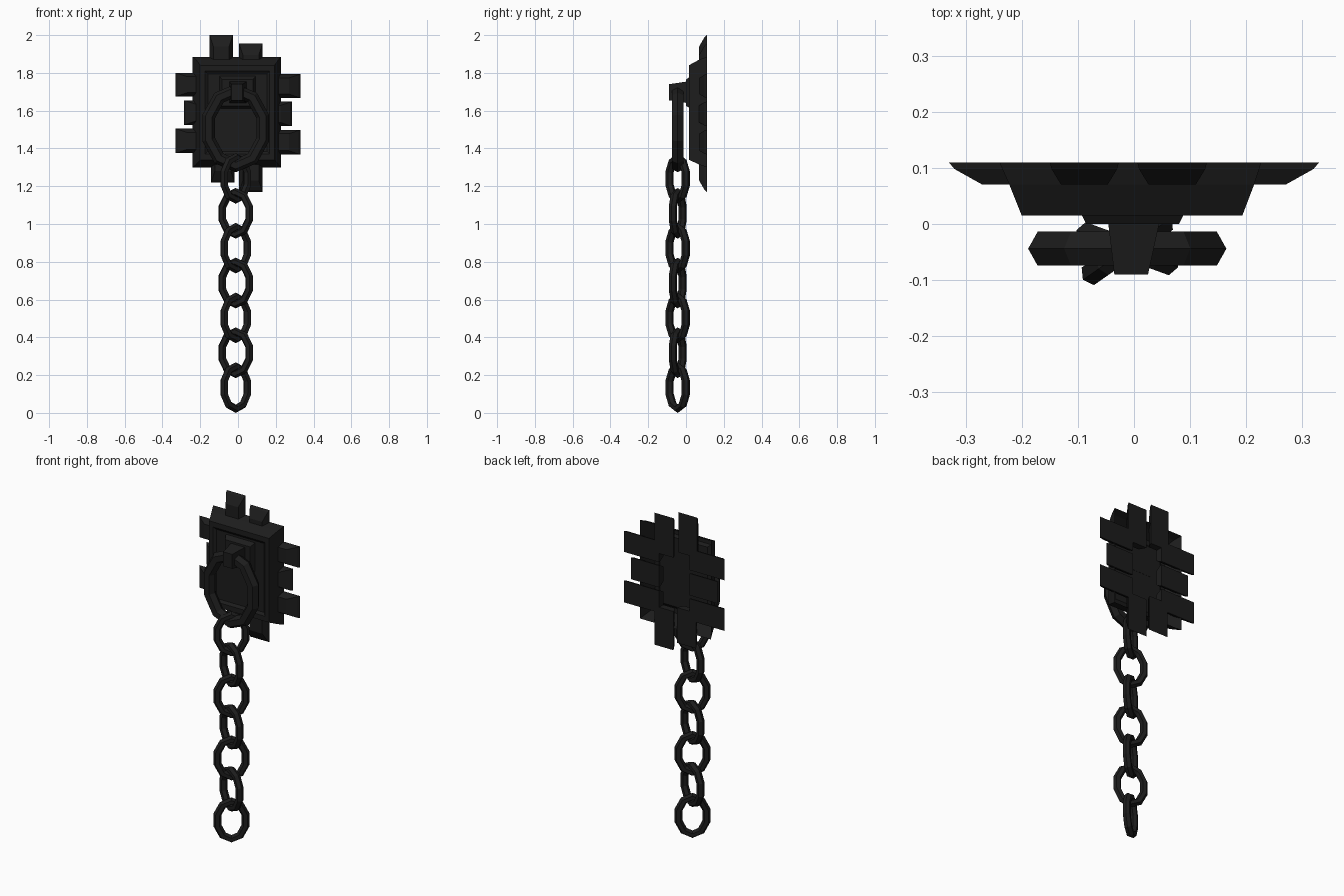
import bpy, bmesh, math
from mathutils import Vector, Matrix

if "Cube" in bpy.data.objects:
    bpy.data.objects.remove(bpy.data.objects["Cube"])

iron = bpy.data.materials.new("dark_iron")
iron.diffuse_color = (0.012, 0.012, 0.012, 1)
iron.use_nodes = True
iron.node_tree.nodes["Principled BSDF"].inputs["Base Color"].default_value = iron.diffuse_color


def finish(bm, name):
    bmesh.ops.recalc_face_normals(bm, faces=bm.faces)
    me = bpy.data.meshes.new(name)
    bm.to_mesh(me)
    bm.free()
    me.materials.append(iron)
    ob = bpy.data.objects.new(name, me)
    bpy.context.collection.objects.link(ob)
    return ob


def stack(name, layers, back=True):
    """Loft rectangles (x0, x1, z0, z1, y) from back to front."""
    bm = bmesh.new()
    rings = [[bm.verts.new(c) for c in ((a, y, p), (b, y, p), (b, y, q), (a, y, q))]
             for a, b, p, q, y in layers]
    for r, s in zip(rings, rings[1:]):
        for i in range(4):
            j = (i + 1) % 4
            bm.faces.new((r[i], r[j], s[j], s[i]))
    bm.faces.new(rings[-1])
    if back:
        bm.faces.new(rings[0])
    return finish(bm, name)


def oval(name, center, half_w, half_h, r, angle=0, seg=10, sides=6):
    """Faceted oval ring with a hexagonal section, turned about z."""
    bm = bmesh.new()
    rings = []
    for i in range(seg):
        t = math.pi / 2 + 2 * math.pi * i / seg
        c = Vector((half_w * math.cos(t), 0, half_h * math.sin(t)))
        out = Vector((half_h * math.cos(t), 0, half_w * math.sin(t))).normalized()
        rings.append([bm.verts.new(c + out * r * math.cos(2 * math.pi * k / sides)
                                   + Vector((0, r * math.sin(2 * math.pi * k / sides), 0)))
                      for k in range(sides)])
    for i in range(seg):
        a, b = rings[i], rings[(i + 1) % seg]
        for k in range(sides):
            m = (k + 1) % sides
            bm.faces.new((a[k], b[k], b[m], a[m]))
    bm.transform(Matrix.Translation(center) @ Matrix.Rotation(math.radians(angle), 4, 'Z'))
    return finish(bm, name)


# Wall plate: hollow tapered shell with a shallow framed panel
stack("wall_plate", [
    (-0.24, 0.227, 1.30, 1.885, 0.11),
    (-0.222, 0.214, 1.315, 1.87, 0.07),
    (-0.20, 0.193, 1.34, 1.84, 0.015),
    (-0.175, 0.168, 1.37, 1.81, 0.015),
    (-0.16, 0.153, 1.385, 1.795, 0.027)], back=False)


# Teeth around the plate, sloped at their outer ends
def tooth(name, a, b, p, q, dx, dz):
    g = 0.02

    def layer(e, w, y):
        x0 = a + (e if dx < 0 else w if dz else 0)
        x1 = b - (e if dx > 0 else w if dz else 0)
        z0 = p + (e if dz < 0 else w if dx else 0)
        z1 = q - (e if dz > 0 else w if dx else 0)
        return x0, x1, z0, z1, y
    stack(name, [layer(0, 0, 0.11), layer(0.01, 0.003, 0.098), layer(0.06, g, 0.07)])


for i, (reach, p, q) in enumerate([(0.33, 1.675, 1.80), (0.285, 1.525, 1.655), (0.33, 1.375, 1.505)]):
    tooth(f"left_tooth_{i}", -reach, -0.10, p, q, -1, 0)
    tooth(f"right_tooth_{i}", 0.10, reach, p - 0.007, q - 0.007, 1, 0)
tooth("top_tooth_0", -0.15, -0.027, 1.76, 2.0, 0, 1)
tooth("top_tooth_1", 0.006, 0.13, 1.72, 1.955, 0, 1)
tooth("bottom_tooth_0", -0.142, -0.018, 1.22, 1.43, 0, -1)
tooth("bottom_tooth_1", 0.006, 0.13, 1.17, 1.40, 0, -1)

# Mounting plaque and the holder the ring hangs from
stack("mount_plaque", [(-0.10, 0.095, 1.61, 1.785, 0.03),
                       (-0.085, 0.08, 1.625, 1.765, 0.0)])
stack("ring_holder", [(-0.047, 0.047, 1.64, 1.755, 0.01),
                      (-0.035, 0.025, 1.655, 1.74, -0.09)])

# Large ring and hanging chain
CX, CY = -0.012, -0.044
oval("large_ring", (CX, CY, 1.508), 0.15, 0.199, 0.035)
for k in range(7):
    oval(f"chain_link_{k}", (CX, CY, 0.134 + 0.1845 * k), 0.079, 0.112, 0.022,
         angle=35 if k % 2 == 0 else -20)
